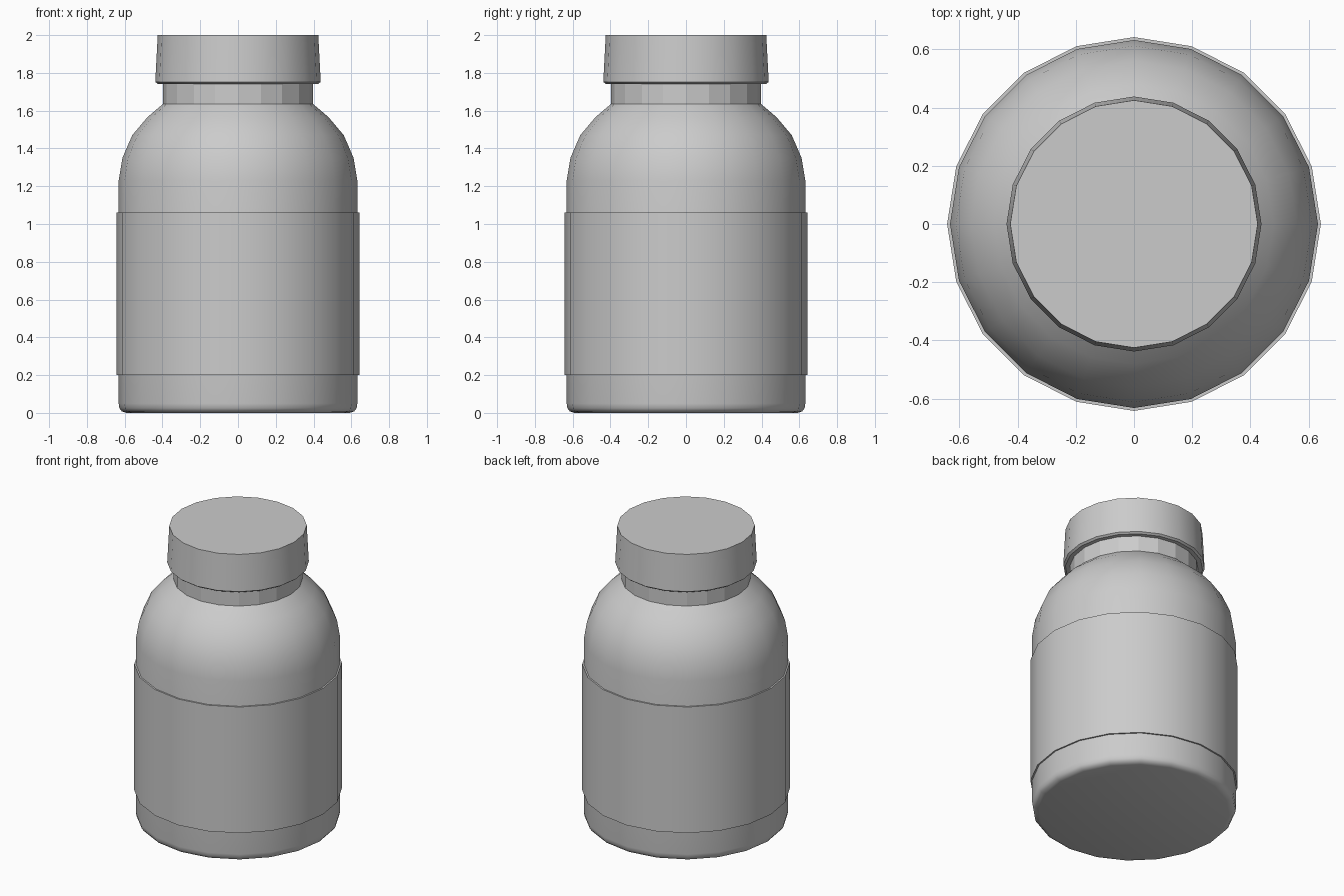
import bpy, bmesh, math

if "Cube" in bpy.data.objects:
    bpy.data.objects.remove(bpy.data.objects["Cube"])

SIDES = 20


def lathe(name, profile, smooth=True, closed=False):
    """Spin (radius, z) points around z; caps open ends unless the profile is a loop."""
    bm = bmesh.new()
    rings = []
    for r, z in profile:
        rings.append([bm.verts.new((r * math.cos(2 * math.pi * i / SIDES),
                                    r * math.sin(2 * math.pi * i / SIDES), z))
                      for i in range(SIDES)])
    pairs = list(zip(rings, rings[1:]))
    if closed:
        pairs.append((rings[-1], rings[0]))
    for a, b in pairs:
        for i in range(SIDES):
            j = (i + 1) % SIDES
            bm.faces.new((a[i], a[j], b[j], b[i]))
    if not closed:
        bm.faces.new(rings[0][::-1])
        bm.faces.new(rings[-1])
    bmesh.ops.recalc_face_normals(bm, faces=bm.faces)
    mesh = bpy.data.meshes.new(name)
    bm.to_mesh(mesh)
    bm.free()
    obj = bpy.data.objects.new(name, mesh)
    bpy.context.collection.objects.link(obj)
    if smooth:
        bpy.ops.object.select_all(action='DESELECT')
        obj.select_set(True)
        bpy.context.view_layer.objects.active = obj
        bpy.ops.object.shade_smooth_by_angle(angle=math.radians(35))
    return obj


# Bottle body with rounded foot and curved shoulder
lathe("bottle_body", [(0.59, 0.0), (0.615, 0.008), (0.628, 0.025), (0.632, 0.05),
                      (0.632, 1.23), (0.612, 1.35), (0.56, 1.47),
                      (0.48, 1.565), (0.398, 1.635)])

# Faceted neck
lathe("neck", [(0.398, 1.63), (0.398, 1.76)], smooth=False)

# Label sleeve wrapped around the body
lathe("label", [(0.625, 0.20), (0.642, 0.20), (0.642, 1.06), (0.625, 1.06)], closed=True)

# Slightly tapered cap
lathe("cap", [(0.425, 1.742), (0.438, 1.752), (0.425, 2.0)])
